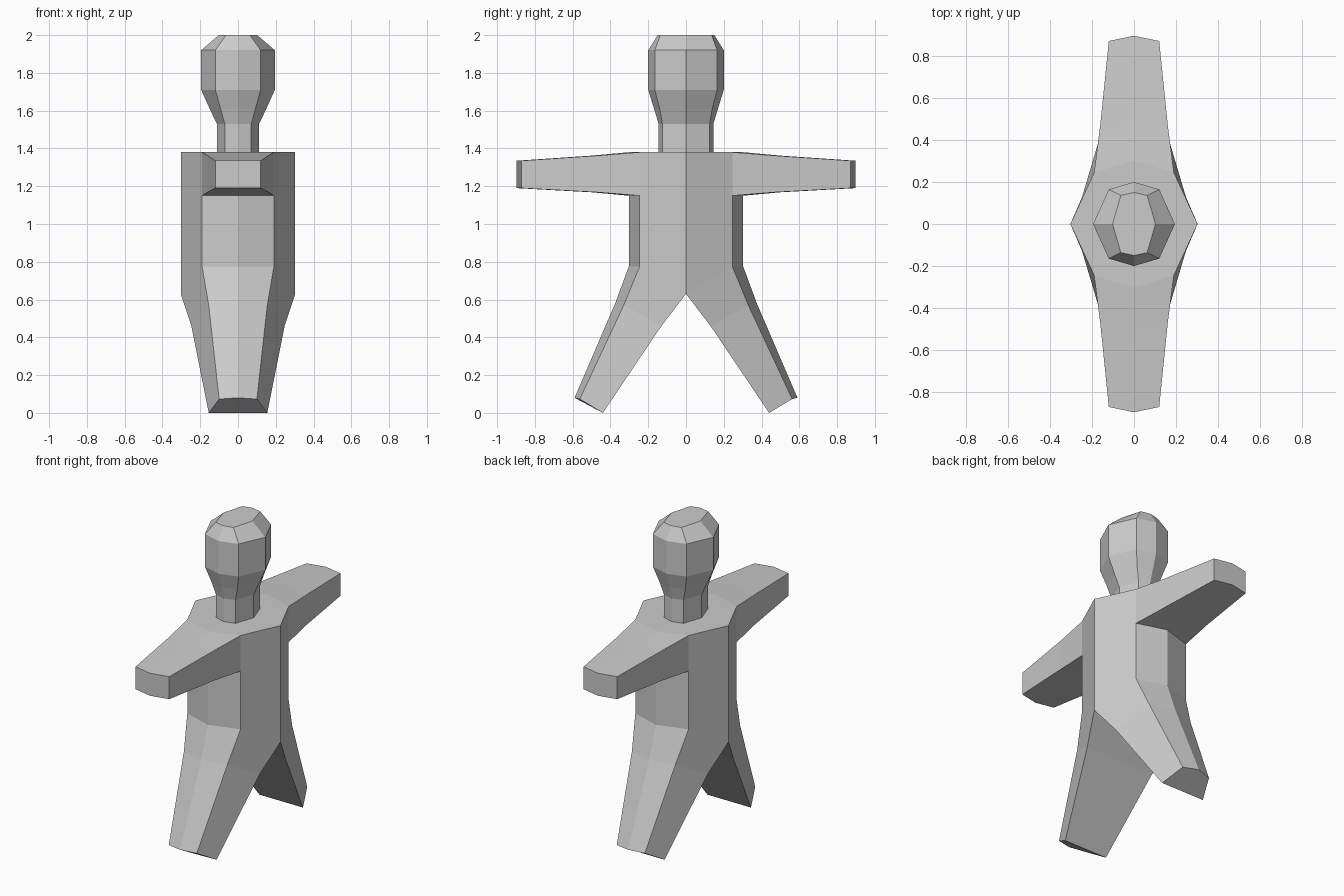
import bpy, bmesh

if "Cube" in bpy.data.objects:
    bpy.data.objects.remove(bpy.data.objects["Cube"])

grey = bpy.data.materials.new("light_grey")
grey.diffuse_color = (0.6, 0.6, 0.6, 1)
grey.use_nodes = True
grey.node_tree.nodes["Principled BSDF"].inputs["Base Color"].default_value = grey.diffuse_color


def octagon(side, corner, end, z):
    """Eight-sided ring: side x, corner (x, y), end y."""
    cx, cy = corner
    return [(side, 0, z), (cx, cy, z), (0, end, z), (-cx, cy, z),
            (-side, 0, z), (-cx, -cy, z), (0, -end, z), (cx, -cy, z)]


def loft(bm, rings, closed=True, cap=False, skip=()):
    """Bridge successive rings; optionally cap the last one."""
    rows = [[bm.verts.new(p) for p in r] for r in rings]
    n = len(rows[0])
    for a, b in zip(rows, rows[1:]):
        for i in range(n if closed else n - 1):
            if i not in skip:
                j = (i + 1) % n
                bm.faces.new((a[i], a[j], b[j], b[i]))
    if cap:
        bm.faces.new(rows[-1])


def finish(bm, name):
    bmesh.ops.remove_doubles(bm, verts=bm.verts, dist=0.0005)
    loose = [v for v in bm.verts if not v.link_faces]
    bmesh.ops.delete(bm, geom=loose, context='VERTS')
    bmesh.ops.recalc_face_normals(bm, faces=bm.faces)
    mesh = bpy.data.meshes.new(name)
    bm.to_mesh(mesh)
    bm.free()
    mesh.materials.append(grey)
    bpy.context.collection.objects.link(bpy.data.objects.new(name, mesh))


def body_ring(z):
    return octagon(0.303, (0.19, 0.245), 0.303, z)


NECK = (0.112, (0.07, 0.125), 0.145)
HEAD = (0.195, (0.12, 0.165), 0.2)

# Body: torso, shoulders, arms and legs welded into one skin
bm = bmesh.new()
hips = [(x, y, 0.63 if y == 0 else z) for x, y, z in body_ring(0.775)]
loft(bm, [hips, body_ring(1.15)])
# chest sides, leaving the arm openings free
loft(bm, [body_ring(1.15), body_ring(1.38)], skip=(1, 2, 5, 6))
# shoulder top around the neck
loft(bm, [body_ring(1.38), octagon(*NECK, 1.38)])

for s in (-1, 1):
    # arm: six-point sections from shoulder to hand
    arm = []
    for x, y, tip, low, high in ((0.19, 0.245, 0.303, 1.15, 1.38),
                                 (0.161, 0.47, 0.5, 1.168, 1.362),
                                 (0.12, 0.872, 0.897, 1.19, 1.335)):
        arm.append([(-x, s * y, low), (0, s * tip, low), (x, s * y, low),
                    (x, s * y, high), (0, s * tip, high), (-x, s * y, high)])
    loft(bm, arm, cap=True)
    # leg: five-point sections from hip to foot (inner, corner, outer)
    leg = []
    for (ix, iy, iz), (cx, cy, cz), (oy, oz) in (
            ((0.303, 0, 0.63), (0.19, 0.245, 0.775), (0.303, 0.775)),
            ((0.247, 0.13, 0.46), (0.155, 0.33, 0.57), (0.375, 0.58)),
            ((0.155, 0.44, 0), (0.1, 0.562, 0.073), (0.59, 0.08))):
        leg.append([(-ix, s * iy, iz), (-cx, s * cy, cz), (0, s * oy, oz),
                    (cx, s * cy, cz), (ix, s * iy, iz)])
    loft(bm, leg, cap=True)
finish(bm, "body")

# Head and neck
bm = bmesh.new()
loft(bm, [octagon(*NECK, 1.38),
          octagon(*NECK, 1.53),
          octagon(0.15, (0.092, 0.139), 0.169, 1.61),
          octagon(*HEAD, 1.71),
          octagon(*HEAD, 1.92),
          octagon(0.102, (0.063, 0.136), 0.15, 2.0)], cap=True)
finish(bm, "head_and_neck")
